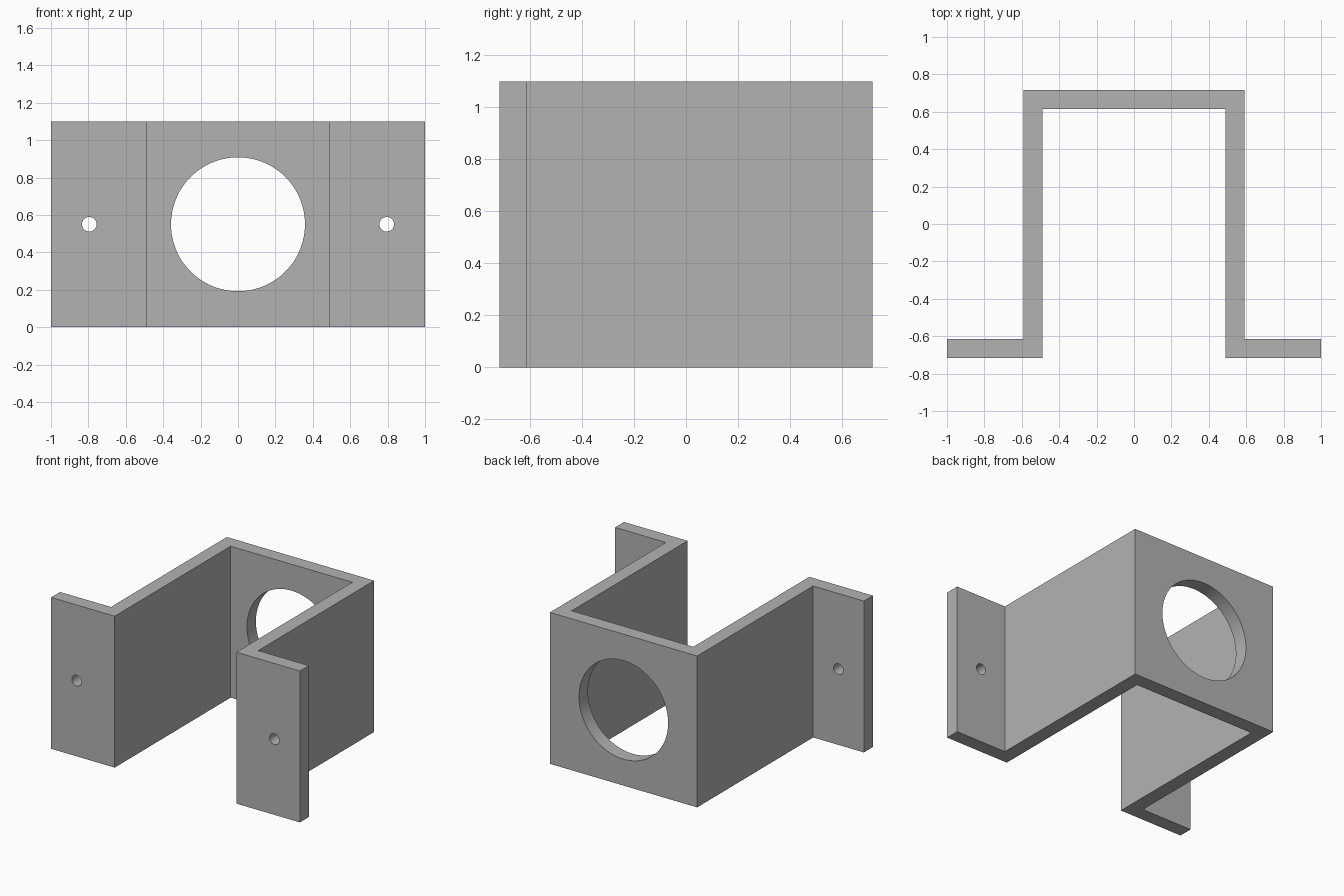
import bpy
import bmesh
import math

cube = bpy.data.objects.get("Cube")
if cube:
    bpy.data.objects.remove(cube, do_unlink=True)

HEIGHT = 1.10
DEPTH = 0.717      # half depth
WALL = 0.103
OUTER = 0.592      # half width of the channel
INNER = OUTER - WALL

grey = bpy.data.materials.new("plain grey")
grey.use_nodes = True
grey.diffuse_color = (0.45, 0.45, 0.45, 1)
grey.node_tree.nodes["Principled BSDF"].inputs["Base Color"].default_value = (0.45, 0.45, 0.45, 1)

# Bracket: half of the hat-shaped profile, mirrored and extruded upward
half = [(INNER, DEPTH - WALL), (INNER, -DEPTH), (1, -DEPTH),
        (1, -DEPTH + WALL), (OUTER, -DEPTH + WALL), (OUTER, DEPTH)]
outline = half + [(-x, y) for x, y in reversed(half)]

bm = bmesh.new()
face = bm.faces.new([bm.verts.new((x, y, 0)) for x, y in outline])
extruded = bmesh.ops.extrude_face_region(bm, geom=[face])["geom"]
bmesh.ops.translate(bm, vec=(0, 0, HEIGHT),
                    verts=[v for v in extruded if isinstance(v, bmesh.types.BMVert)])
bmesh.ops.recalc_face_normals(bm, faces=bm.faces)
mesh = bpy.data.meshes.new("bracket")
bm.to_mesh(mesh)
bm.free()
mesh.materials.append(grey)
bracket = bpy.data.objects.new("bracket", mesh)
bpy.context.collection.objects.link(bracket)


def drill(name, x, y, radius, sides):
    """Cut a round hole along y through the wall at (x, y)."""
    bpy.ops.mesh.primitive_cylinder_add(
        vertices=sides, radius=radius, depth=WALL * 3,
        location=(x, y, HEIGHT / 2), rotation=(math.pi / 2, 0, 0))
    cutter = bpy.context.object
    cutter.name = name
    cutter.hide_render = True
    cutter.data.materials.append(grey)
    cut = bracket.modifiers.new(name, "BOOLEAN")
    cut.operation = "DIFFERENCE"
    cut.solver = "EXACT"
    cut.object = cutter
    bpy.ops.object.select_all(action="DESELECT")
    bracket.select_set(True)
    bpy.context.view_layer.objects.active = bracket
    bpy.ops.object.modifier_apply(modifier=cut.name)
    bpy.data.objects.remove(cutter, do_unlink=True)


# Large opening in the back wall, one screw hole in each flange
drill("opening_cutter", 0, DEPTH - WALL / 2, 0.358, 96)
for side in (-1, 1):
    drill("screw_hole_cutter", side * 0.795, -DEPTH + WALL / 2, 0.039, 32)

bpy.ops.object.shade_smooth_by_angle(angle=math.radians(30))
